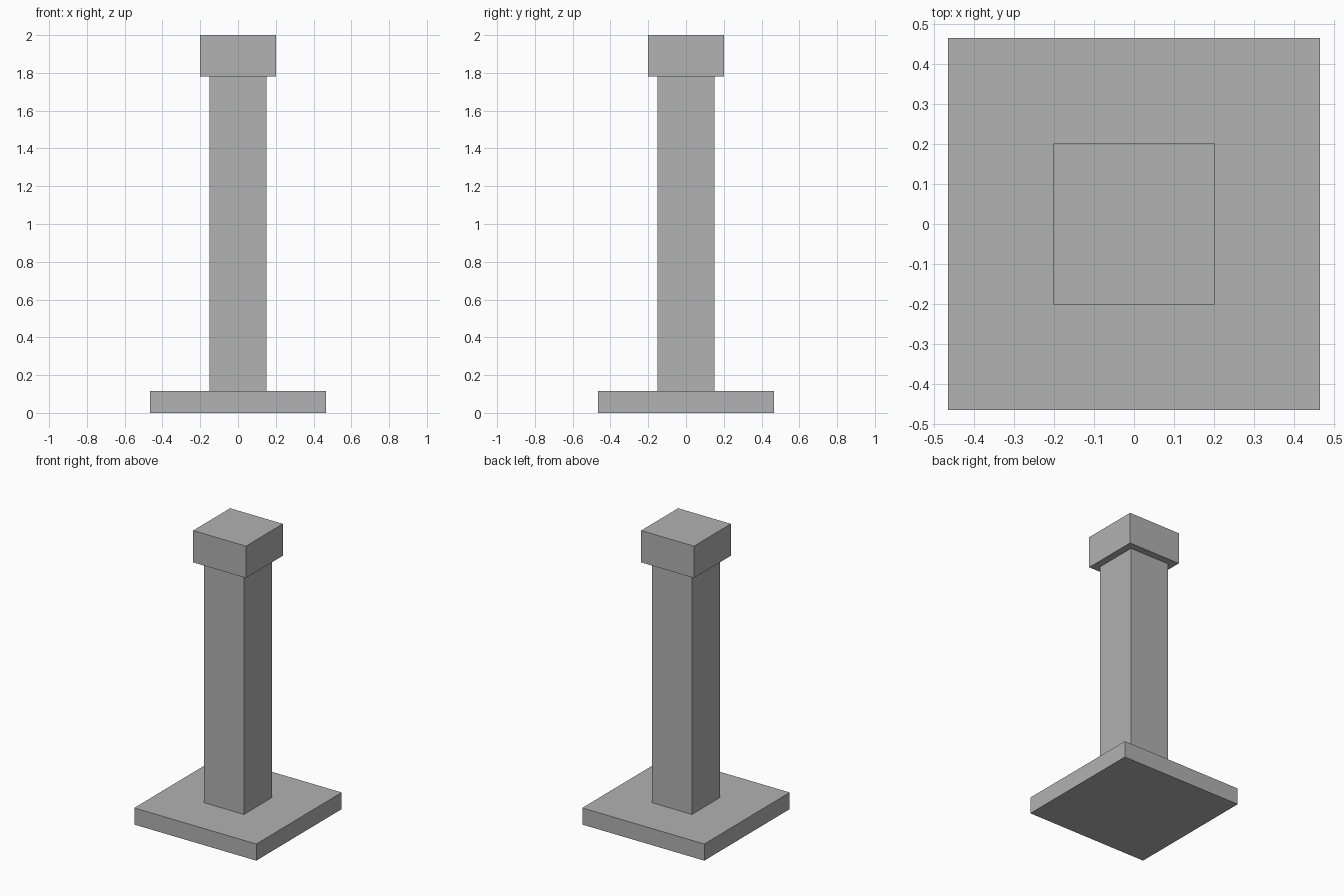
import bpy
import bmesh

# Remove the default cube
default = bpy.data.objects.get("Cube")
if default:
    bpy.data.objects.remove(default, do_unlink=True)

# Single stone colour
GREY = (0.445, 0.445, 0.445, 1.0)
stone = bpy.data.materials.new("stone_grey")
stone.use_nodes = True
stone.diffuse_color = GREY
stone.node_tree.nodes["Principled BSDF"].inputs["Base Color"].default_value = GREY


def square_block(name, width, bottom, top):
    """Square block centred on the z axis between two heights."""
    bm = bmesh.new()
    bmesh.ops.create_cube(bm, size=1.0)
    bmesh.ops.scale(bm, vec=(width, width, top - bottom), verts=bm.verts)
    bmesh.ops.translate(bm, vec=(0, 0, (top + bottom) / 2), verts=bm.verts)
    mesh = bpy.data.meshes.new(name)
    bm.to_mesh(mesh)
    bm.free()
    mesh.materials.append(stone)
    obj = bpy.data.objects.new(name, mesh)
    bpy.context.collection.objects.link(obj)
    return obj


# Heights where the parts meet
BASE_TOP = 0.115
CAP_BOTTOM = 1.78

square_block("base_plate", 0.932, 0.0, BASE_TOP)
square_block("shaft", 0.304, BASE_TOP, CAP_BOTTOM)
square_block("cap", 0.403, CAP_BOTTOM, 2.0)
